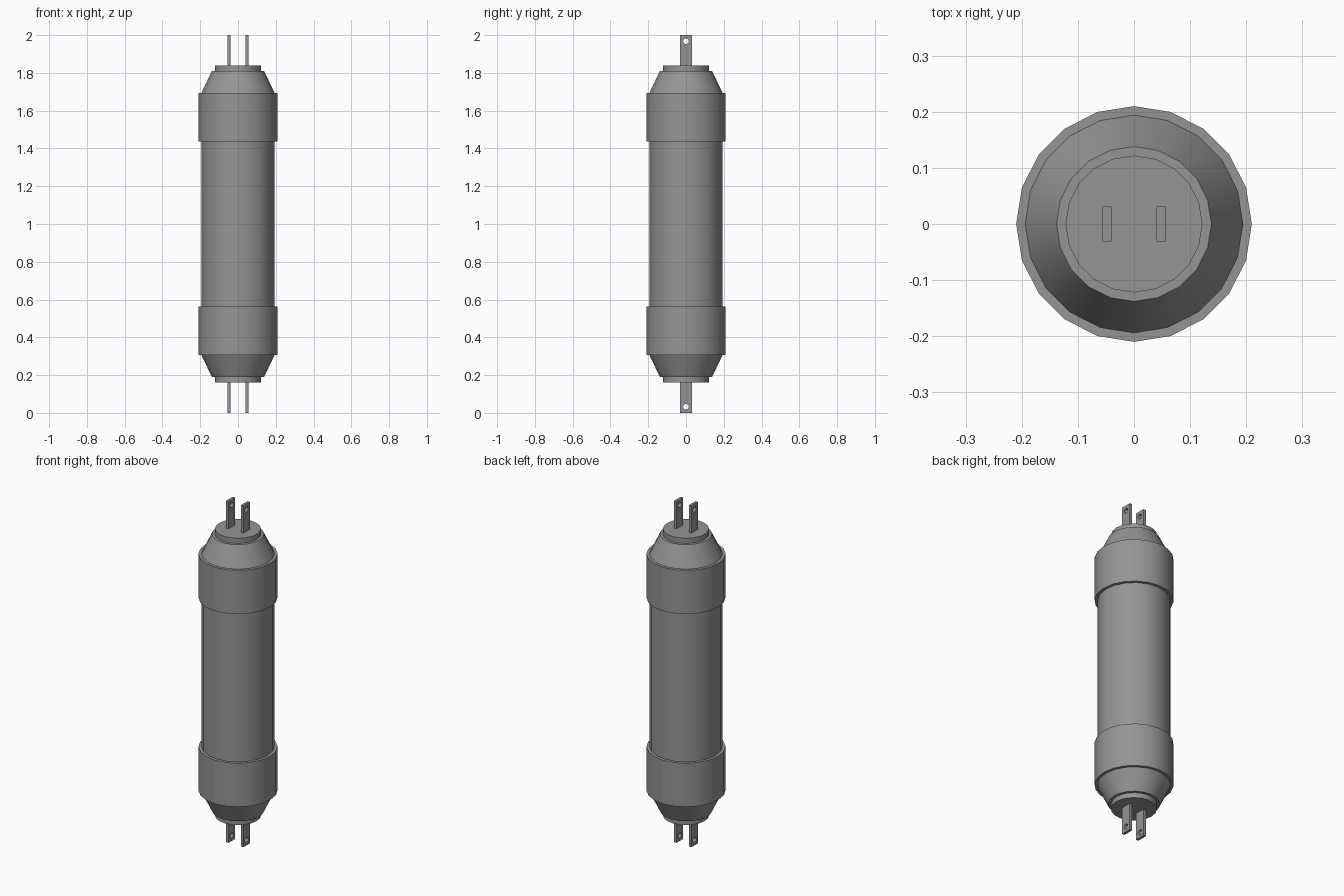
import bpy, bmesh
from math import sin, cos, pi, radians

if "Cube" in bpy.data.objects:
    bpy.data.objects.remove(bpy.data.objects["Cube"])

SIDES = 20

# Dark grey finish for every part
grey = bpy.data.materials.new("dark_grey")
grey.diffuse_color = (0.3, 0.3, 0.3, 1)
grey.use_nodes = True
grey.node_tree.nodes["Principled BSDF"].inputs["Base Color"].default_value = grey.diffuse_color


def select(ob):
    bpy.ops.object.select_all(action='DESELECT')
    ob.select_set(True)
    bpy.context.view_layer.objects.active = ob


def lathe(name, profile):
    """Closed solid of revolution from (radius, z) points, with flat end caps."""
    bm = bmesh.new()
    rings = [[bm.verts.new((r * cos(2 * pi * i / SIDES), r * sin(2 * pi * i / SIDES), z))
              for i in range(SIDES)] for r, z in profile]
    for a, b in zip(rings, rings[1:]):
        for i in range(SIDES):
            j = (i + 1) % SIDES
            bm.faces.new((a[i], a[j], b[j], b[i]))
    bm.faces.new(rings[0])
    bm.faces.new(rings[-1])
    bmesh.ops.recalc_face_normals(bm, faces=bm.faces)
    mesh = bpy.data.meshes.new(name)
    bm.to_mesh(mesh)
    bm.free()
    mesh.materials.append(grey)
    ob = bpy.data.objects.new(name, mesh)
    bpy.context.collection.objects.link(ob)
    select(ob)
    bpy.ops.object.shade_smooth_by_angle(angle=radians(30))


def prong(name, x, z0, z1, hole_z):
    """Flat contact blade with a round hole: a filled 2D curve, extruded."""
    cu = bpy.data.curves.new(name, 'CURVE')
    cu.dimensions = '2D'
    cu.fill_mode = 'BOTH'
    cu.extrude = 0.008
    w, r = 0.031, 0.015
    outline = [(-w, z0), (w, z0), (w, z1), (-w, z1)]
    hole = [(r * cos(pi * i / 6), hole_z + r * sin(pi * i / 6)) for i in range(12)]
    for pts in (outline, hole):
        s = cu.splines.new('POLY')
        s.points.add(len(pts) - 1)
        for p, (u, v) in zip(s.points, pts):
            p.co = (u, v, 0, 1)
        s.use_cyclic_u = True
    cu.materials.append(grey)
    ob = bpy.data.objects.new(name, cu)
    bpy.context.collection.objects.link(ob)
    ob.location.x = x
    ob.rotation_euler = (pi / 2, 0, pi / 2)
    select(ob)
    bpy.ops.object.convert(target='MESH')
    # Weld the curve's separate faces into one solid with crisp edges
    mesh = bpy.context.object.data
    bm = bmesh.new()
    bm.from_mesh(mesh)
    bmesh.ops.remove_doubles(bm, verts=bm.verts, dist=0.0005)
    bmesh.ops.recalc_face_normals(bm, faces=bm.faces)
    bm.to_mesh(mesh)
    bm.free()
    bpy.ops.object.shade_smooth_by_angle(angle=radians(35))


# Central tube
lathe("tube", [(0.193, 0.5), (0.193, 1.5)])

# End fittings, mirrored about mid height
for end in ("top", "bottom"):
    def z(h):
        return h if end == "top" else 2 - h

    # Collar with tapered shoulder
    lathe(end + "_collar", [(0.21, z(1.437)), (0.21, z(1.693)), (0.194, z(1.693)),
                            (0.138, z(1.81))])
    # Small end cap
    lathe(end + "_cap", [(0.122, z(1.80)), (0.122, z(1.84))])
    # Pair of contact blades
    lo, hi = sorted((z(1.83), z(2.0)))
    for side, x in (("left", -0.048), ("right", 0.048)):
        prong(f"{end}_{side}_prong", x, lo, hi, z(1.968))
